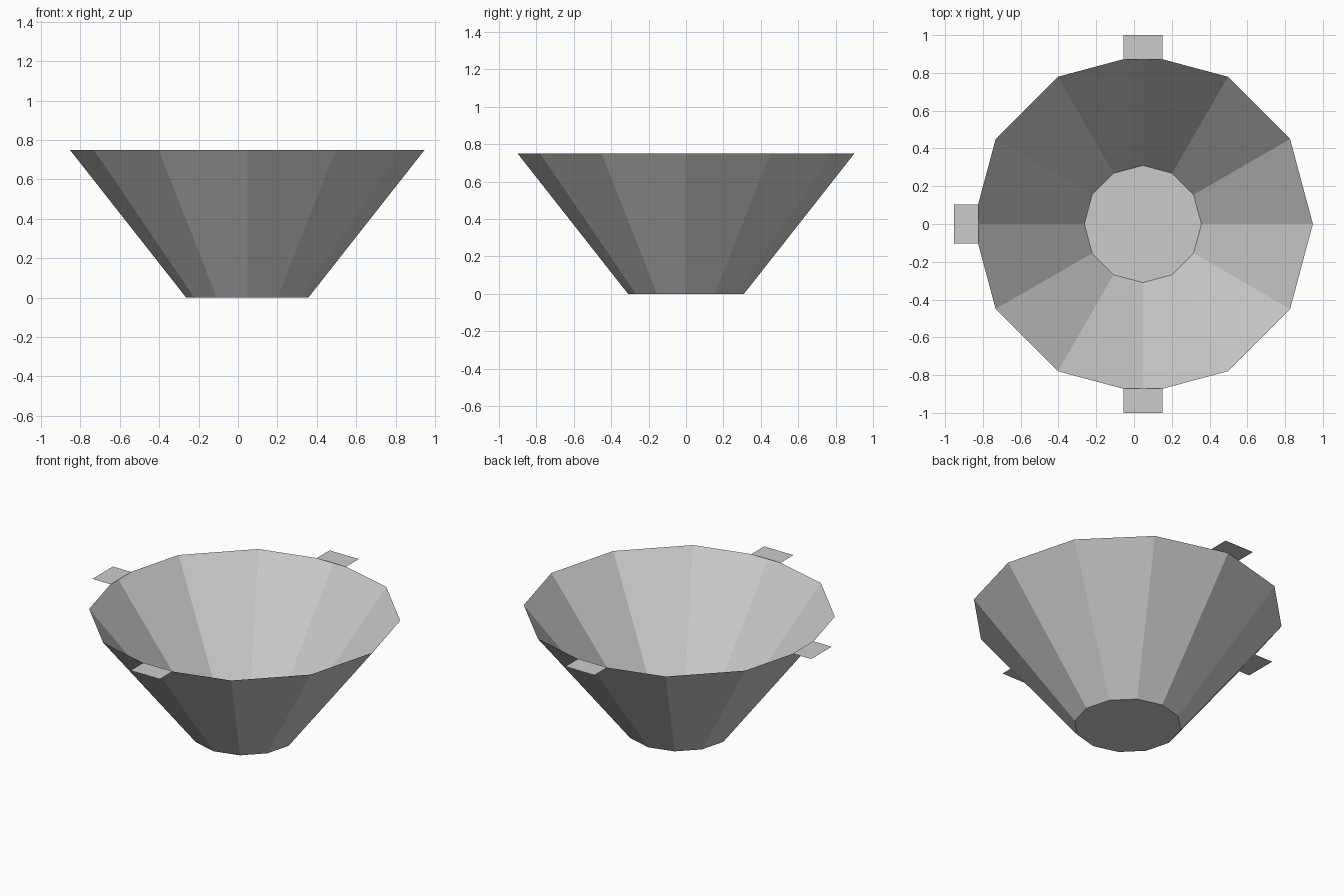
import bpy, bmesh
from math import cos, sin, pi

cube = bpy.data.objects.get("Cube")
if cube:
    bpy.data.objects.remove(cube, do_unlink=True)

CENTRE_X = 0.047
RIM_R, BASE_R, HEIGHT, SIDES = 0.9, 0.31, 0.75, 12

grey = bpy.data.materials.new("plain grey")
grey.use_nodes = True
colour = (0.6, 0.6, 0.6, 1)
grey.diffuse_color = colour
grey.node_tree.nodes["Principled BSDF"].inputs["Base Color"].default_value = colour


def add_object(name, bm):
    mesh = bpy.data.meshes.new(name)
    bm.to_mesh(mesh)
    bm.free()
    mesh.materials.append(grey)
    obj = bpy.data.objects.new(name, mesh)
    obj.location.x = CENTRE_X
    bpy.context.collection.objects.link(obj)
    return obj


# Open twelve-sided bowl with a flat floor
bm = bmesh.new()


def ring(radius, z):
    angles = [2 * pi * i / SIDES for i in range(SIDES)]
    return [bm.verts.new((radius * cos(a), radius * sin(a), z)) for a in angles]


base, rim = ring(BASE_R, 0), ring(RIM_R, HEIGHT)
bm.faces.new(reversed(base))
for i in range(SIDES):
    j = (i + 1) % SIDES
    bm.faces.new((base[i], base[j], rim[j], rim[i]))
add_object("bowl", bm)

# Flat rim tabs on three sides
TAB_IN, TAB_OUT, TAB_HALF = 0.87, 1.0, 0.103
for name, turn in (("back_tab", pi / 2), ("right_tab", pi), ("front_tab", -pi / 2)):
    bm = bmesh.new()
    corners = ((TAB_IN, -TAB_HALF), (TAB_OUT, -TAB_HALF), (TAB_OUT, TAB_HALF), (TAB_IN, TAB_HALF))
    bm.faces.new([bm.verts.new((x, y, HEIGHT)) for x, y in corners])
    add_object(name, bm).rotation_euler.z = turn
